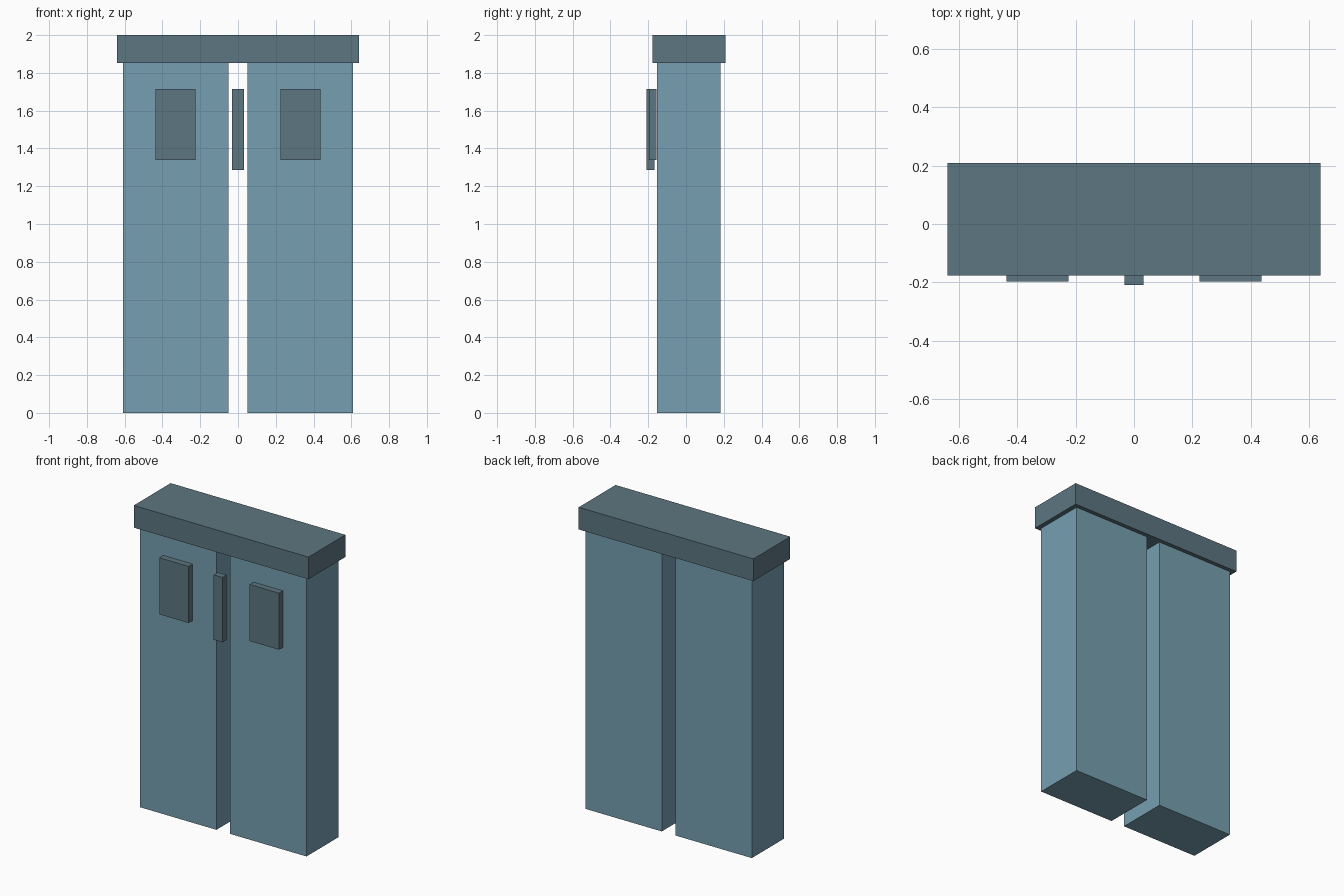
import bpy

if "Cube" in bpy.data.objects:
    bpy.data.objects.remove(bpy.data.objects["Cube"])


def material(name, color):
    m = bpy.data.materials.new(name)
    m.diffuse_color = (*color, 1.0)
    m.use_nodes = True
    m.node_tree.nodes["Principled BSDF"].inputs["Base Color"].default_value = m.diffuse_color
    return m


def box(name, x, y, z, mat):
    """Axis-aligned box from (min, max) ranges."""
    size = [b - a for a, b in (x, y, z)]
    centre = [(a + b) / 2 for a, b in (x, y, z)]
    bpy.ops.mesh.primitive_cube_add(size=1, location=centre)
    ob = bpy.context.object
    ob.name = name
    ob.scale = size
    bpy.ops.object.transform_apply(location=False, rotation=False, scale=True)
    ob.data.materials.append(mat)
    return ob


light = material("light_blue", (0.18, 0.35, 0.44))
dark = material("dark_slate", (0.11, 0.18, 0.22))

# Two tall panels, each with a window plate on the front
for side, s in (("left", -1), ("right", 1)):
    box(f"{side}_panel", sorted((s * 0.05, s * 0.61)), (-0.154, 0.182), (0, 1.853), light)
    box(f"{side}_window", sorted((s * 0.224, s * 0.438)), (-0.197, -0.156), (1.34, 1.715), dark)

# Lintel across the top
box("top_lintel", (-0.64, 0.64), (-0.177, 0.209), (1.853, 2.0), dark)

# Slim bar in front of the gap
box("centre_bar", (-0.032, 0.032), (-0.209, -0.166), (1.285, 1.715), dark)
